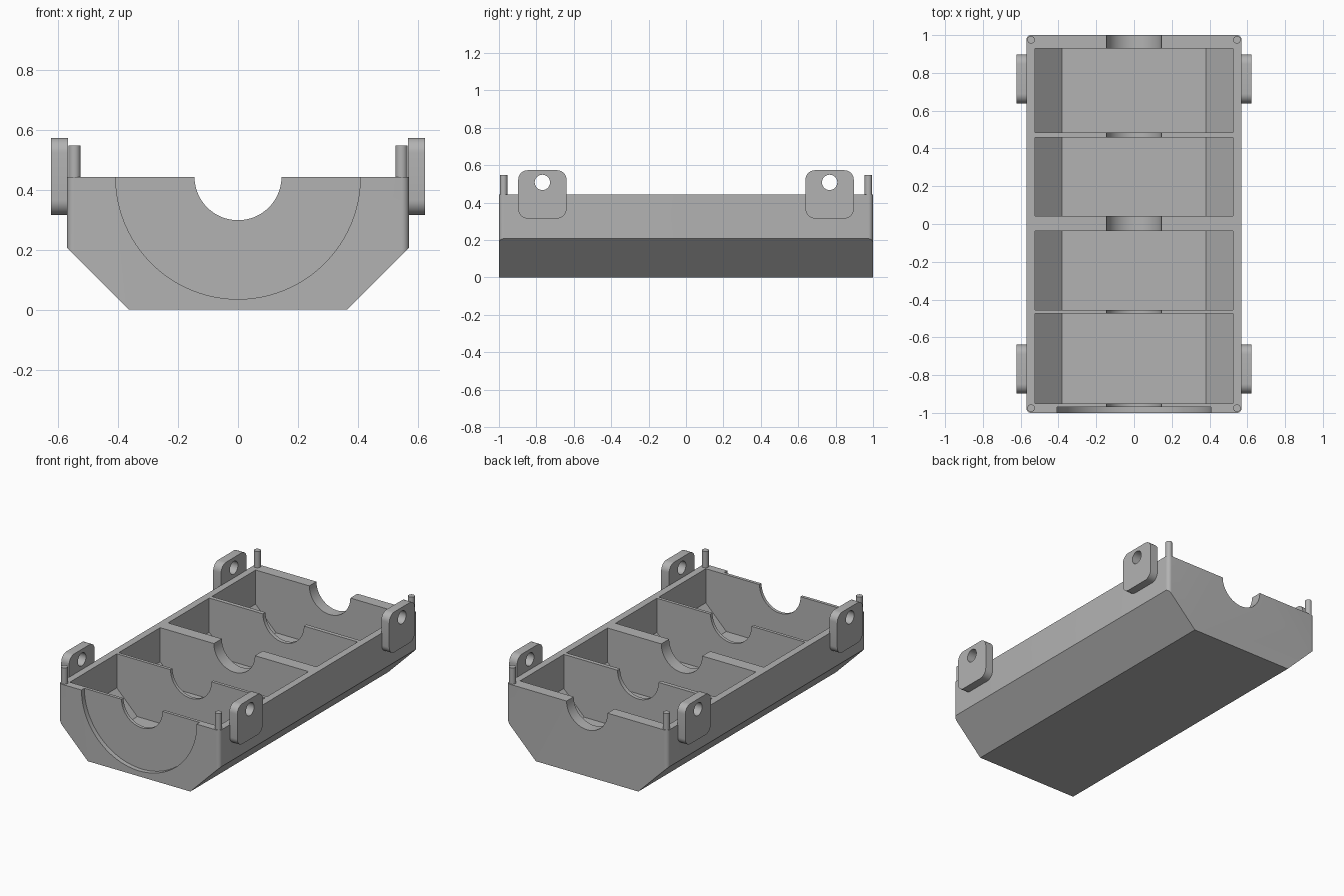
import bpy
import bmesh
import math

default = bpy.data.objects.get("Cube")
if default:
    bpy.data.objects.remove(default, do_unlink=True)

# Single plain grey material
grey = bpy.data.materials.new("plain grey")
grey.use_nodes = True
COLOUR = (0.45, 0.45, 0.45, 1)
grey.diffuse_color = COLOUR
grey.node_tree.nodes["Principled BSDF"].inputs["Base Color"].default_value = COLOUR


def prism(name, outline, axis, lo, hi):
    """Extrude a 2D outline along an axis from lo to hi."""
    place = {"x": lambda u, v, t: (t, u, v),
             "y": lambda u, v, t: (u, t, v),
             "z": lambda u, v, t: (u, v, t)}[axis]
    bm = bmesh.new()
    ends = [[bm.verts.new(place(u, v, t)) for u, v in outline] for t in (lo, hi)]
    bm.faces.new(ends[0])
    bm.faces.new(ends[1])
    n = len(outline)
    for i in range(n):
        j = (i + 1) % n
        bm.faces.new((ends[0][i], ends[0][j], ends[1][j], ends[1][i]))
    bmesh.ops.recalc_face_normals(bm, faces=bm.faces)
    mesh = bpy.data.meshes.new(name)
    bm.to_mesh(mesh)
    bm.free()
    mesh.materials.append(grey)
    obj = bpy.data.objects.new(name, mesh)
    bpy.context.collection.objects.link(obj)
    return obj


def arc(cu, cv, r, start, end, steps):
    angles = [math.radians(start + (end - start) * i / steps) for i in range(steps + 1)]
    return [(cu + r * math.cos(a), cv + r * math.sin(a)) for a in angles]


def circle(cu, cv, r, steps=64):
    return arc(cu, cv, r, 0, 360, steps)[:-1]


def rounded_rect(cu, cv, hu, hv, r, steps=8):
    points = []
    for su, sv, start in ((1, 1, 0), (-1, 1, 90), (-1, -1, 180), (1, -1, 270)):
        points += arc(cu + su * (hu - r), cv + sv * (hv - r), r, start, start + 90, steps)
    return points


def boolean(obj, cutter, operation="DIFFERENCE"):
    """Apply a boolean and discard the cutter."""
    cutter.hide_render = True
    mod = obj.modifiers.new("cut", "BOOLEAN")
    mod.operation = operation
    mod.solver = "EXACT"
    mod.object = cutter
    bpy.context.view_layer.objects.active = obj
    bpy.ops.object.modifier_apply(modifier=mod.name)
    bpy.data.objects.remove(cutter, do_unlink=True)


def mirrored(half):
    return half + [(-u, v) for u, v in reversed(half)]


def smooth(obj):
    bpy.ops.object.select_all(action="DESELECT")
    obj.select_set(True)
    bpy.context.view_layer.objects.active = obj
    bpy.ops.object.shade_smooth_by_angle(angle=math.radians(30))


TOP = 0.443
HALF_WIDTH = 0.57

# Tray body: chamfered underside, trimmed to a plan with rounded corners
tray = prism("tray_body", mirrored([(0.363, 0), (0.763, 0.4), (0.763, TOP)]), "y", -1.1, 1.1)
boolean(tray, prism("plan_trim", rounded_rect(0, 0, HALF_WIDTH, 1, 0.025), "z", -0.2, 0.7),
        "INTERSECT")

# Four open compartments with sloped lower sides
pocket = mirrored([(0.38, 0.08), (0.525, 0.225), (0.525, 0.7)])
for back, front in ((0.928, 0.485), (0.459, 0.043), (-0.037, -0.455), (-0.475, -0.95)):
    boolean(tray, prism("pocket_cutter", pocket, "y", front, back))

# Round recess in the front end, then the channel through every wall
boolean(tray, prism("recess_cutter", circle(0, TOP, 0.408, 96), "y", -1.2, -0.97))
boolean(tray, prism("channel_cutter", circle(0, TOP, 0.145), "y", -1.3, 1.3))
smooth(tray)

for side, sx in (("left", 1), ("right", -1)):
    for end, sy in (("front", -1), ("back", 1)):
        # Locating peg on the corner
        peg = prism(f"peg_{end}_{side}", circle(sx * 0.545, sy * 0.975, 0.02, 32),
                    "z", TOP - 0.02, 0.547)
        smooth(peg)

        # Mounting lug with a bolt hole
        lo, hi = sorted((sx * (HALF_WIDTH - 0.003), sx * 0.623))
        y = sy * 0.768
        lug = prism(f"lug_{end}_{side}", rounded_rect(y, 0.444, 0.129, 0.129, 0.05),
                    "x", lo, hi)
        boolean(lug, prism("hole_cutter", circle(y, 0.508, 0.041, 40), "x", lo - 0.1, hi + 0.1))
        smooth(lug)
